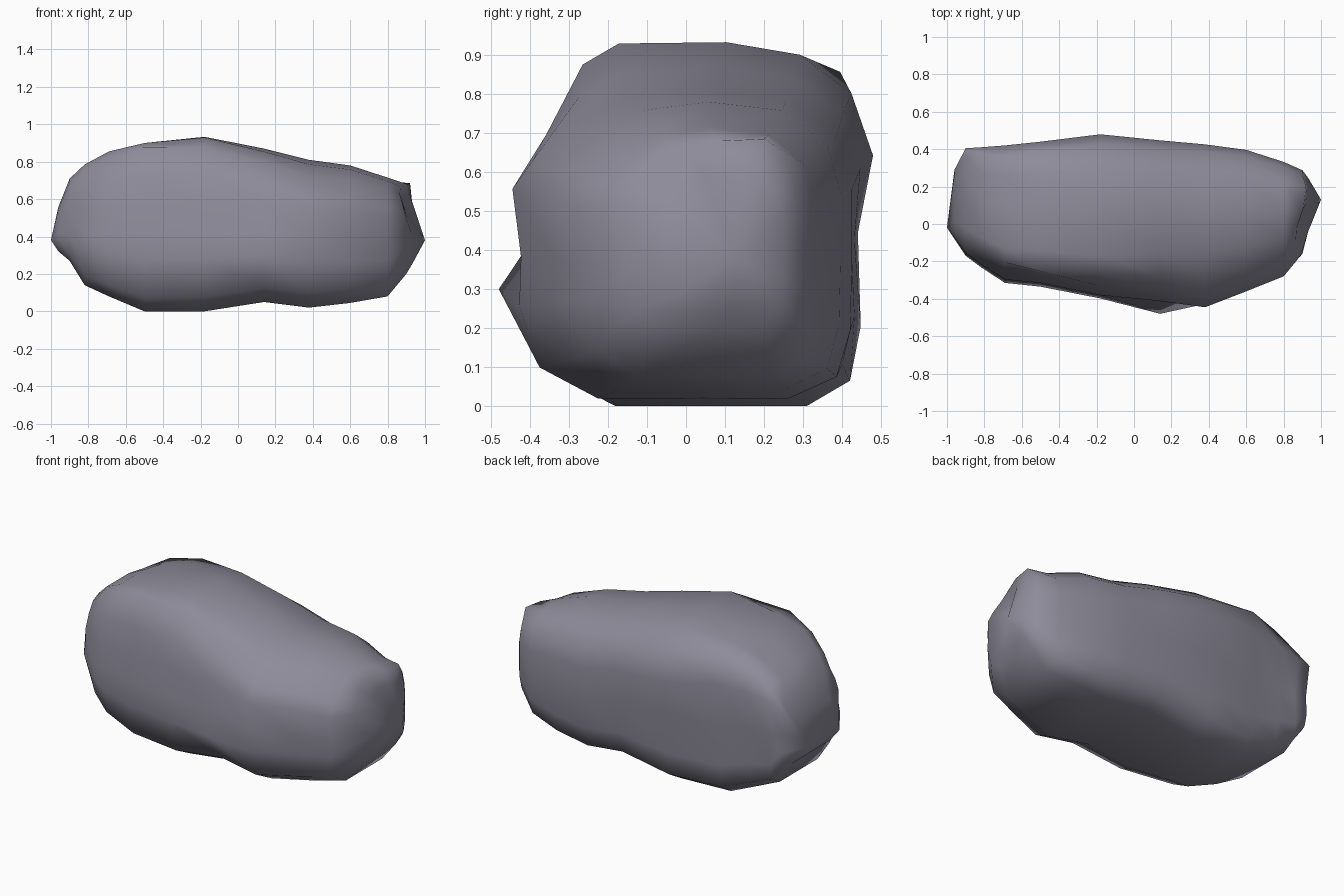
import bpy, bmesh

# One stone colour
stone = bpy.data.materials.new("grey stone")
stone.diffuse_color = (0.27, 0.26, 0.32, 1)

# Lengthwise stations: x, bottom z, top z, front y, back y
STATIONS = [
    (-0.96, 0.32, 0.56, -0.08, 0.29),
    (-0.90, 0.27, 0.71, -0.17, 0.405),
    (-0.82, 0.14, 0.785, -0.23, 0.41),
    (-0.69, 0.08, 0.855, -0.315, 0.42),
    (-0.50, 0.00, 0.90, -0.335, 0.44),
    (-0.18, 0.00, 0.933, -0.40, 0.48),
    (0.14, 0.05, 0.87, -0.42, 0.45),
    (0.38, 0.02, 0.81, -0.445, 0.43),
    (0.60, 0.045, 0.78, -0.36, 0.40),
    (0.80, 0.08, 0.715, -0.28, 0.335),
    (0.90, 0.20, 0.68, -0.17, 0.29),
    (0.93, 0.25, 0.60, -0.05, 0.25),
]
# Normalised cross-sections (across -1..1, up 0..1) for the left and right halves
LEFT = [(-.5, 0), (.1, 0), (.61, 0), (.86, .07), (.92, .22), (.9, .48),
        (1, .69), (.87, .86), (.57, .965), (.15, 1), (-.5, 1), (-.7, .945),
        (-.84, .8), (-.95, .62), (-.95, .44), (-1, .3), (-.84, .08)]
RIGHT = [(-.5, 0), (.1, 0), (.62, 0), (.9, .07), (.98, .22), (.99, .45),
         (.99, .68), (.9, .85), (.6, .97), (.1, 1), (-.35, .97), (-.64, .89),
         (-.87, .78), (-1, .68), (-.95, .46), (-.96, .3), (-.84, .1)]

bm = bmesh.new()
rings = []
for x, zb, zt, yf, yb in STATIONS:
    t = min(max((x + 0.25) / 0.6, 0), 1)
    ring = []
    for (u0, v0), (u1, v1) in zip(LEFT, RIGHT):
        u, v = u0 + (u1 - u0) * t, v0 + (v1 - v0) * t
        ring.append(bm.verts.new((x, (yf + yb) / 2 + u * (yb - yf) / 2,
                                  zb + v * (zt - zb))))
    rings.append(ring)

# Spur on the front and shoulder at the front left
rings[6][15].co = (0.14, -0.48, 0.30)
rings[4][11].co = (-0.51, -0.25, 0.875)
# Raised crease and shoulder at the back left
for k, z in ((1, 0.66), (2, 0.67), (3, 0.69), (4, 0.70)):
    rings[k][6].co.z = z
rings[2][7].co.z = 0.75
rings[3][7].co = (-0.70, 0.36, 0.825)
rings[4][7].co = (-0.51, 0.395, 0.857)
rings[4][8].co.z = 0.885
# Right end: projecting back corner and hollow upper front rim
rings[10][8].co = (0.92, 0.20, 0.685)
for i, x in ((9, 0.905), (10, 0.87), (11, 0.865), (12, 0.88), (13, 0.89)):
    rings[10][i].co.x = x
    rings[11][i].co.x = x + 0.02

# Skin between stations
n = len(LEFT)
for a, b in zip(rings, rings[1:]):
    for i in range(n):
        j = (i + 1) % n
        bm.faces.new((a[i], a[j], b[j], b[i]))

# Pointed ends
for ring, tip in ((rings[0], (-1, -0.02, 0.38)), (rings[-1], (1, 0.13, 0.38))):
    apex = bm.verts.new(tip)
    for i in range(n):
        bm.faces.new((ring[i], ring[(i + 1) % n], apex))

bmesh.ops.recalc_face_normals(bm, faces=bm.faces)
for f in bm.faces:
    f.smooth = True

mesh = bpy.data.meshes.new("boulder")
bm.to_mesh(mesh)
bm.free()
mesh.materials.append(stone)
bpy.context.collection.objects.link(bpy.data.objects.new("boulder", mesh))
